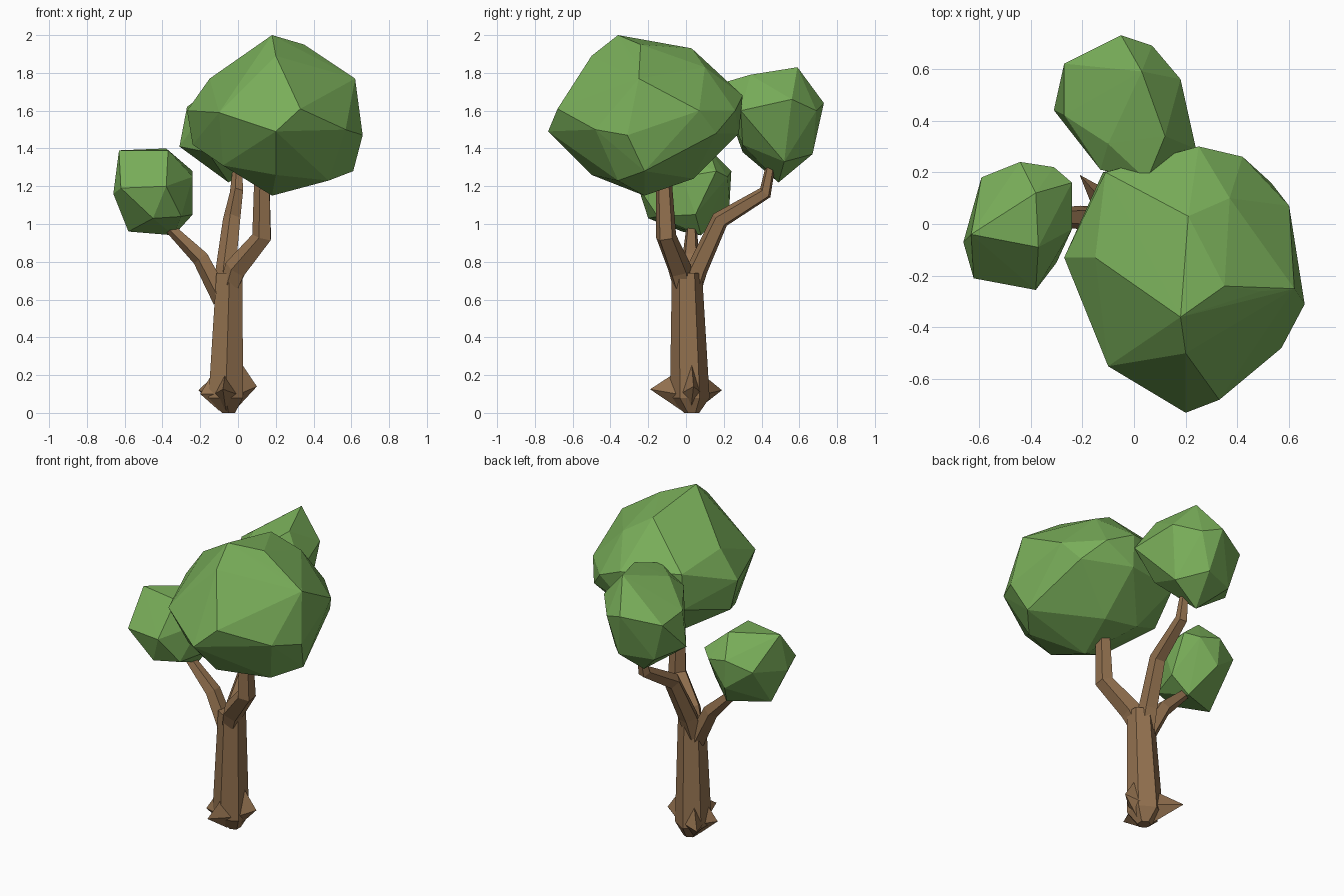
import bpy, bmesh, math
from mathutils import Vector


def material(name, color):
    m = bpy.data.materials.new(name)
    m.diffuse_color = color
    return m


LEAF = material("leaf_green", (0.19, 0.42, 0.10, 1))
BARK = material("bark_brown", (0.29, 0.165, 0.078, 1))


def finish(bm, name, mat):
    bmesh.ops.recalc_face_normals(bm, faces=bm.faces[:])
    me = bpy.data.meshes.new(name)
    bm.to_mesh(me)
    bm.free()
    me.materials.append(mat)
    ob = bpy.data.objects.new(name, me)
    bpy.context.collection.objects.link(ob)
    return ob


def hull(name, points, mat):
    """Faceted solid wrapped around a few corner points."""
    bm = bmesh.new()
    vs = [bm.verts.new(p) for p in points]
    bmesh.ops.convex_hull(bm, input=vs)
    loose = [v for v in bm.verts if not v.link_faces]
    bmesh.ops.delete(bm, geom=loose, context='VERTS')
    return finish(bm, name, mat)


def tube(name, path, sides, mat, level=False):
    """Tapered faceted tube along (x, y, z, radius) stations."""
    bm = bmesh.new()
    pts = [Vector(p[:3]) for p in path]
    rings = []
    for i, p in enumerate(pts):
        d = (pts[min(i + 1, len(pts) - 1)] - pts[max(i - 1, 0)]).normalized()
        if level:
            d = Vector((0, 0, 1))
        u = Vector((0, 1, 0)).cross(d).normalized()
        w = d.cross(u)
        ring = []
        for k in range(sides):
            a = 2 * math.pi * (k + 0.5) / sides
            ring.append(bm.verts.new(p + path[i][3] * (u * math.cos(a) + w * math.sin(a))))
        rings.append(ring)
    for a, b in zip(rings, rings[1:]):
        for k in range(sides):
            j = (k + 1) % sides
            bm.faces.new((a[k], a[j], b[j], b[k]))
    bm.faces.new(rings[0])
    bm.faces.new(rings[-1])
    return finish(bm, name, mat)


# Trunk, narrowing to a blunt foot
tube("trunk", [(-0.05, 0.03, 0, 0.04), (-0.065, 0.02, 0.08, 0.105),
               (-0.045, 0.005, 0.74, 0.08)], 6, BARK, level=True)

# Root spikes: tip, ridge on the trunk, two flanks, foot
for i, tip in enumerate([(-0.21, 0.19, 0.12), (0.10, 0.04, 0.14), (-0.08, -0.19, 0.125), (-0.20, -0.03, 0.10)]):
    c = Vector((-0.06, 0.02, 0))
    t = Vector(tip)
    d = t - c
    d.z = 0
    d.normalize()
    s = Vector((-d.y, d.x, 0))
    top = 0.26 if i == 1 else 0.21
    hull("root_%d" % (i + 1), [t, c + d * 0.08 + Vector((0, 0, top)),
                              c + d * 0.06 + s * 0.06 + Vector((0, 0, 0.1)),
                              c + d * 0.06 - s * 0.06 + Vector((0, 0, 0.1)),
                              c + d * 0.04 + Vector((0, 0, 0.01))], BARK)

# Branches
tube("right_branch", [(-0.04, -0.02, 0.68, 0.055), (-0.01, -0.035, 0.76, 0.065),
                      (0.13, -0.105, 0.93, 0.056), (0.13, -0.12, 1.28, 0.043)], 5, BARK)
tube("back_branch", [(-0.07, 0.02, 0.64, 0.06), (-0.06, 0.06, 0.76, 0.058), (-0.03, 0.18, 1.02, 0.05),
                     (-0.005, 0.42, 1.165, 0.038), (0.0, 0.45, 1.32, 0.025)], 5, BARK)
tube("left_branch", [(-0.08, 0.01, 0.60, 0.055), (-0.195, 0.025, 0.82, 0.048),
                     (-0.38, 0.03, 1.0, 0.028)], 5, BARK)

# Large leaf crown
hull("main_crown", [
    (0.18, -0.36, 2.0), (0.21, 0.03, 1.93), (0.35, -0.24, 1.95), (0.49, -0.26, 1.85),
    (0.62, -0.25, 1.77), (0.37, 0.10, 1.83), (0.20, -0.50, 1.89), (-0.15, -0.13, 1.77),
    (-0.27, -0.13, 1.60), (-0.10, -0.55, 1.59), (0.20, -0.73, 1.49), (0.33, -0.68, 1.61),
    (0.57, -0.48, 1.50), (0.66, -0.31, 1.47), (0.60, 0.07, 1.60), (0.53, 0.16, 1.48),
    (0.42, 0.26, 1.60), (0.25, 0.30, 1.68), (0.24, 0.28, 1.48), (-0.11, 0.20, 1.72),
    (-0.12, 0.20, 1.50), (-0.24, -0.10, 1.42), (-0.08, -0.38, 1.31), (0.20, -0.50, 1.26),
    (0.18, -0.22, 1.15), (0.48, -0.36, 1.23), (0.61, -0.22, 1.28), (0.25, 0.04, 1.24),
    (0.02, 0.05, 1.27)], LEAF)

# Rear leaf crown, running into the large one
hull("back_crown", [
    (0.03, 0.59, 1.83), (-0.05, 0.73, 1.64), (-0.27, 0.62, 1.60), (-0.31, 0.44, 1.41),
    (-0.27, 0.42, 1.62), (-0.13, 0.21, 1.66), (-0.10, 0.31, 1.75), (0.12, 0.34, 1.79),
    (0.19, 0.43, 1.58), (0.18, 0.56, 1.66), (0.07, 0.69, 1.60), (0.0, 0.67, 1.37),
    (-0.20, 0.60, 1.36), (-0.05, 0.49, 1.22), (0.13, 0.52, 1.33), (-0.16, 0.30, 1.38),
    (0.10, 0.30, 1.42), (0.24, 0.29, 1.60), (0.05, 0.17, 1.74)], LEAF)

# Small left leaf crown
hull("left_crown", [
    (-0.38, 0.12, 1.40), (-0.63, -0.04, 1.39), (-0.37, -0.09, 1.39), (-0.44, 0.24, 1.28),
    (-0.31, 0.22, 1.25), (-0.24, 0.16, 1.28), (-0.24, -0.02, 1.25), (-0.24, 0.05, 1.05),
    (-0.38, -0.255, 1.20), (-0.62, -0.21, 1.19), (-0.66, -0.07, 1.16), (-0.59, 0.18, 1.22),
    (-0.34, 0.08, 0.94), (-0.58, -0.02, 0.96), (-0.45, -0.20, 1.03), (-0.43, 0.23, 1.10),
    (-0.30, -0.15, 1.04)], LEAF)
